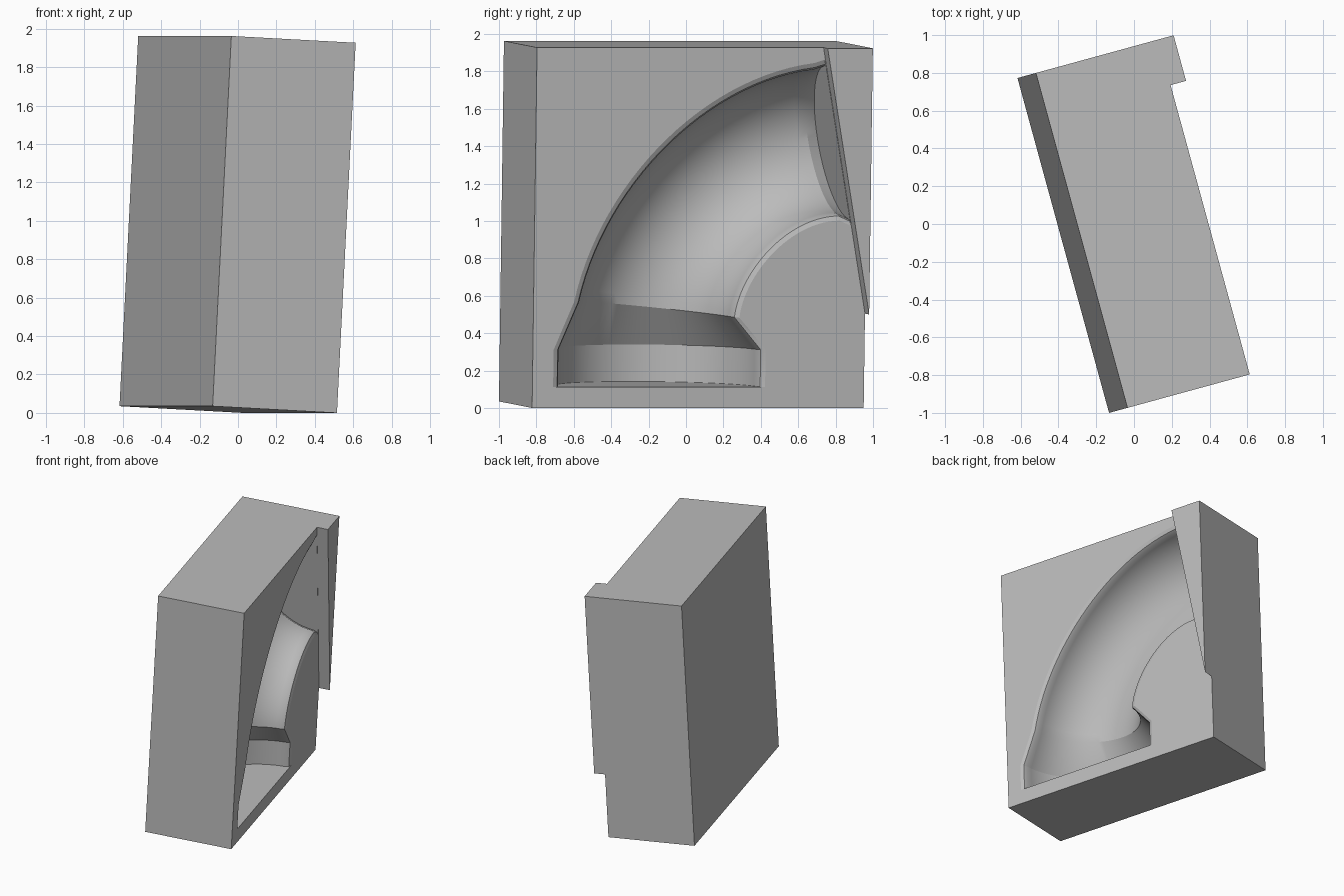
import bpy, bmesh
from math import radians, sin, cos, asin, pi
from mathutils import Vector
from mathutils.geometry import interpolate_bezier

cube = bpy.data.objects.get("Cube")
if cube:
    bpy.data.objects.remove(cube)

WIDTH, LENGTH, HEIGHT = 0.672, 1.838, 1.93
LEDGE_OUT, LEDGE_TOP, LEDGE_FOOT = 0.085, 0.25, 0.505
ROUND = 0.035


def make_object(name, bm):
    bmesh.ops.recalc_face_normals(bm, faces=bm.faces)
    mesh = bpy.data.meshes.new(name)
    bm.to_mesh(mesh)
    bm.free()
    obj = bpy.data.objects.new(name, mesh)
    bpy.context.collection.objects.link(obj)
    return obj


# Block with a wedge-shaped ledge raised from its cavity face
bm = bmesh.new()
bmesh.ops.create_cube(bm, size=1)
for v in bm.verts:
    v.co = (v.co + Vector((0.5, 0.5, 0.5))) * Vector((WIDTH, LENGTH, HEIGHT))
    
edge_top = Vector((0, LENGTH - LEDGE_TOP, HEIGHT))
slope = Vector((0, LEDGE_TOP, LEDGE_FOOT - HEIGHT))
normal = Vector((0, -slope.z, slope.y)).normalized()
bmesh.ops.bisect_plane(bm, geom=bm.verts[:] + bm.edges[:] + bm.faces[:],
                       plane_co=edge_top, plane_no=normal)
wedge = [f for f in bm.faces if f.normal.x > 0.9
         and (f.calc_center_median() - edge_top).dot(normal) > 0]
raised = bmesh.ops.extrude_face_region(bm, geom=wedge)["geom"]
bmesh.ops.translate(bm, vec=(LEDGE_OUT, 0, 0),
                    verts=[g for g in raised if isinstance(g, bmesh.types.BMVert)])
bmesh.ops.delete(bm, geom=[f for f in wedge if f.is_valid], context="FACES_ONLY")
block = make_object("mold_block", bm)


# Half-pipe cutter: each section is a half circle between an outer and inner point
def on_ledge(z):
    t = (HEIGHT - z) / (HEIGHT - LEDGE_FOOT)
    return Vector((LENGTH - LEDGE_TOP + LEDGE_TOP * t - 0.002, z))


def bend(*points):
    curve = interpolate_bezier(*[Vector((y, z, 0)) for y, z in points], 28)
    return [p.to_2d() for p in curve]


outer = [Vector((0.115, 0.113)), Vector((0.115, 0.311))]
outer += bend((0.225, 0.568), (0.36, 1.2), (0.92, 1.77), (1.54, 1.847))
outer.append(on_ledge(1.865))
inner = [Vector((1.29, 0.113)), Vector((1.29, 0.311))]
inner += bend((1.142, 0.483), (1.17, 0.72), (1.42, 1.0), (1.69, 1.003))
inner.append(on_ledge(0.975))


def half_profile(radius, segments=36):
    r = radius - ROUND
    lip = [(radius + 0.049, -0.02), (radius - 0.71 * ROUND, 0.29 * ROUND)]
    start = asin(ROUND / r)
    angles = [start + (pi - 2 * start) * i / segments for i in range(segments + 1)]
    arc = [(r * cos(a), r * sin(a)) for a in angles]
    return lip + arc + [(-a, d) for a, d in reversed(lip)]


bm = bmesh.new()
rings = []
for o, i in zip(outer, inner):
    middle, across = (o + i) / 2, (i - o).normalized()
    ring = []
    for a, depth in half_profile((i - o).length / 2):
        p = middle + across * a
        ring.append(bm.verts.new((WIDTH - depth, p.x, p.y)))
    rings.append(ring)
for r0, r1 in zip(rings, rings[1:]):
    for k in range(len(r0)):
        n = (k + 1) % len(r0)
        bm.faces.new((r0[k], r0[n], r1[n], r1[k]))
bm.faces.new(rings[0])
bm.faces.new(rings[-1])
cutter = make_object("pipe_cutter", bm)
cutter.hide_render = True

# Carve the cavity
cut = block.modifiers.new("cavity", "BOOLEAN")
cut.operation = "DIFFERENCE"
cut.solver = "EXACT"
cut.object = cutter
bpy.context.view_layer.objects.active = block
block.select_set(True)
bpy.ops.object.modifier_apply(modifier=cut.name)
bpy.data.objects.remove(cutter)

# Plain grey finish
grey = bpy.data.materials.new("plain_grey")
grey.use_nodes = True
color = (0.5, 0.5, 0.5, 1)
grey.diffuse_color = color
grey.node_tree.nodes["Principled BSDF"].inputs["Base Color"].default_value = color
block.data.materials.clear()
block.data.materials.append(grey)
bpy.ops.object.shade_smooth_by_angle(angle=radians(20))

# Lean and turn the block into place
block.rotation_euler = (0, radians(3), radians(15.3))
block.location = (-0.132, -1, 0.035)
